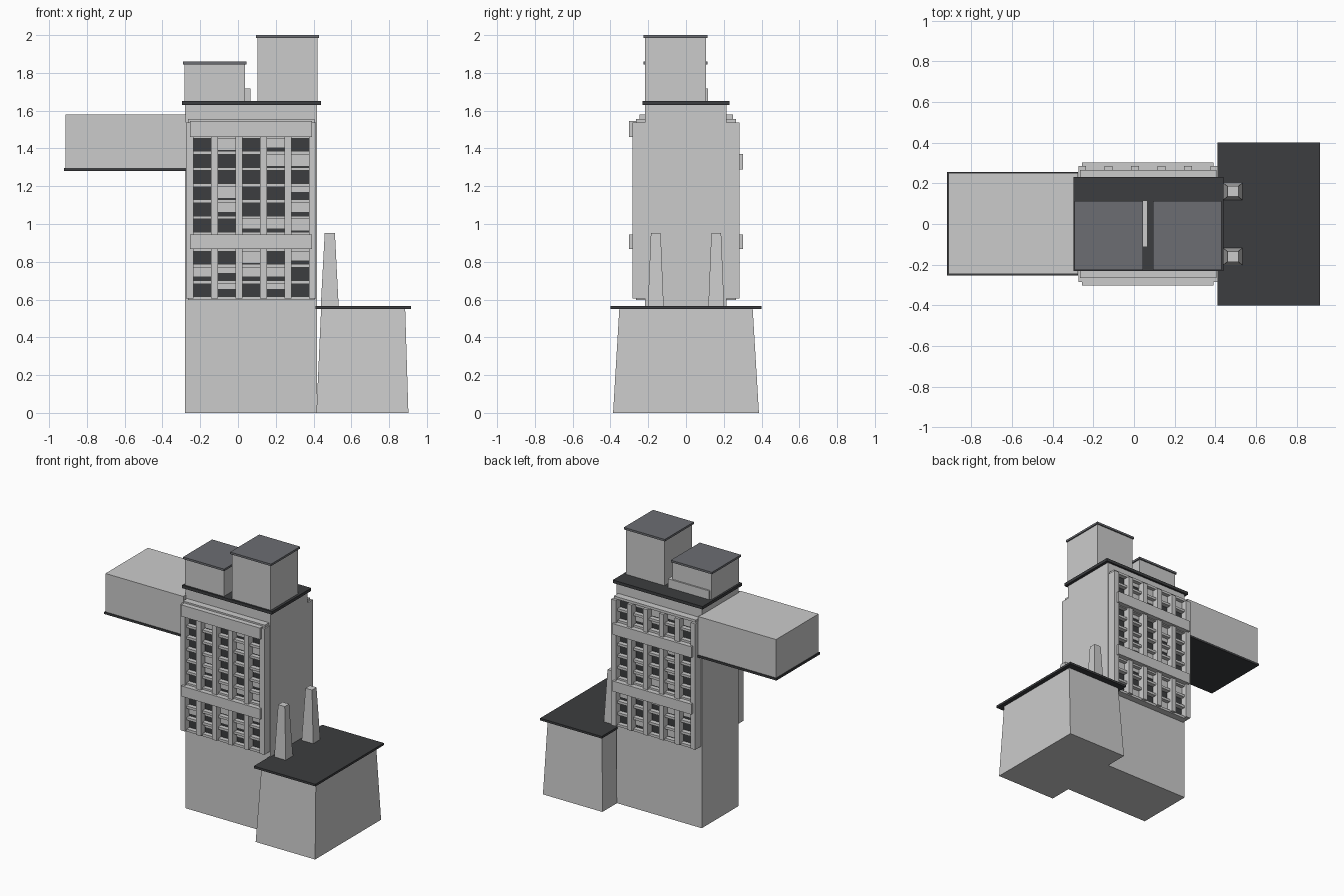
import bpy, bmesh, random

if "Cube" in bpy.data.objects:
    bpy.data.objects.remove(bpy.data.objects["Cube"])

random.seed(4)


def material(name, colour):
    m = bpy.data.materials.new(name)
    m.diffuse_color = (*colour, 1)
    m.use_nodes = True
    m.node_tree.nodes["Principled BSDF"].inputs["Base Color"].default_value = m.diffuse_color
    return m


DARK = material("dark_slab", (0.045, 0.047, 0.05))
ROOF = material("roof_grey", (0.15, 0.155, 0.17))


def add_block(bm, x, y, z, top_x=None, top_y=None):
    """Box between ranges, optionally tapering to another rectangle at the top."""
    tx, ty = top_x or x, top_y or y
    low = [bm.verts.new((x[i], y[j], z[0])) for i, j in ((0, 0), (1, 0), (1, 1), (0, 1))]
    high = [bm.verts.new((tx[i], ty[j], z[1])) for i, j in ((0, 0), (1, 0), (1, 1), (0, 1))]
    bm.faces.new(low[::-1])
    bm.faces.new(high)
    for i in range(4):
        k = (i + 1) % 4
        bm.faces.new((low[i], low[k], high[k], high[i]))


def make(name, blocks, mat=None):
    bm = bmesh.new()
    for b in blocks:
        add_block(bm, *b)
    bmesh.ops.recalc_face_normals(bm, faces=bm.faces)
    me = bpy.data.meshes.new(name)
    bm.to_mesh(me)
    bm.free()
    ob = bpy.data.objects.new(name, me)
    bpy.context.collection.objects.link(ob)
    if mat:
        me.materials.append(mat)
    return ob


# Main tower and its roof slab
make("tower", [((-0.28, 0.418), (-0.217, 0.215), (0, 1.632))])
make("tower_roof_slab", [((-0.297, 0.439), (-0.23, 0.23), (1.63, 1.652))], DARK)

# Rooftop boxes with thin caps, and the low wall between them
for side, x0, x1, top in (("left", -0.283, 0.036, 1.86), ("right", 0.103, 0.42, 2.0)):
    make(side + "_roof_box", [((x0, x1), (-0.217, 0.105), (1.65, top - 0.012))])
    make(side + "_roof_cap", [((x0 - 0.009, x1 + 0.009), (-0.226, 0.114), (top - 0.015, top))], ROOF)
make("low_roof_box", [((-0.27, 0.067), (-0.113, 0.116), (1.65, 1.717))])

# Cantilevered wing
make("wing", [((-0.913, -0.275), (-0.247, 0.25), (1.293, 1.58))])
make("wing_floor_slab", [((-0.92, -0.275), (-0.252, 0.256), (1.28, 1.296))], DARK)

# Tapered annex, its roof slab and two pylons
make("annex", [((0.415, 0.902), (-0.386, 0.386), (0, 0.552), (0.44, 0.885), (-0.353, 0.353))])
make("annex_roof_slab", [((0.41, 0.915), (-0.4, 0.4), (0.55, 0.566))], DARK)
make("pylons", [((0.438, 0.533), (c - 0.042, c + 0.042), (0.56, 0.952),
                 (0.459, 0.513), (c - 0.026, c + 0.026)) for c in (-0.16, 0.16)])

# Window facades on the front and back
fins = [-0.255 + 0.13 * i for i in range(6)]
floors = [0.607 + 0.0855 * i for i in range(12)]
for side, s, upper_band in (("front", -1, (1.46, 1.545)), ("back", 1, (1.288, 1.37))):
    def depth(a, b):
        return tuple(sorted((s * a, s * b)))

    make(side + "_glass", [((-0.26, 0.4), depth(0.21, 0.232), (0.605, 1.54))], DARK)
    make(side + "_fins", [((x - 0.019, x + 0.019), depth(0.212, 0.284), (0.605, 1.538)) for x in fins])
    make(side + "_floor_ledges", [((-0.265, 0.405), depth(0.212, 0.265), (z - 0.009, z + 0.009))
                                  for z in floors])
    make(side + "_bands", [((-0.255, 0.392), depth(0.25, 0.302), z) for z in ((0.868, 0.945), upper_band)])
    # Pale blinds hanging in some of the windows
    blinds = []
    for c in range(5):
        for r in range(11):
            if random.random() < (0.2, 0.6, 0.35, 0.5, 0.35)[c]:
                top = floors[r + 1] - 0.007
                drop = random.choice((0.03, 0.05, 0.062))
                blinds.append(((fins[c] + 0.017, fins[c + 1] - 0.017), depth(0.225, 0.237), (top - drop, top)))
    make(side + "_blinds", blinds)
